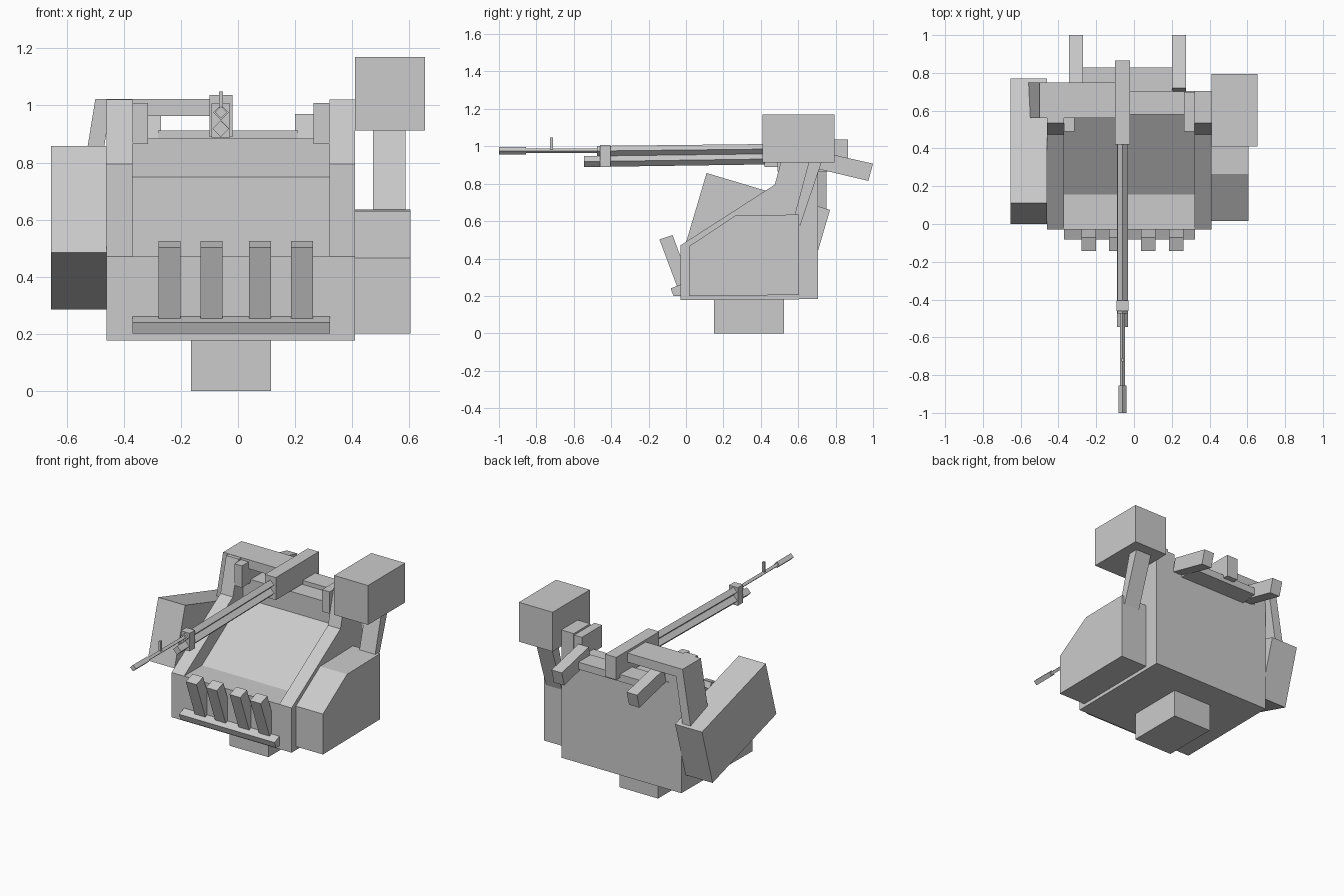
import bpy, bmesh, math
from mathutils import Vector

if "Cube" in bpy.data.objects:
    bpy.data.objects.remove(bpy.data.objects["Cube"])


def finish(name, bm):
    bmesh.ops.recalc_face_normals(bm, faces=bm.faces[:])
    me = bpy.data.meshes.new(name)
    bm.to_mesh(me)
    bm.free()
    ob = bpy.data.objects.new(name, me)
    bpy.context.collection.objects.link(ob)
    return ob


def extrude(name, pts, lo, hi, axis='x'):
    """Prism: (y, z) profile along x, or (x, z) profile along y."""
    place = (lambda p, d: (d, *p)) if axis == 'x' else (lambda p, d: (p[0], d, p[1]))
    bm = bmesh.new()
    f = bm.faces.new([bm.verts.new(place(p, lo)) for p in pts])
    ext = bmesh.ops.extrude_face_region(bm, geom=[f])['geom']
    move = Vector((hi - lo, 0, 0)) if axis == 'x' else Vector((0, hi - lo, 0))
    bmesh.ops.translate(bm, vec=move, verts=[v for v in ext if isinstance(v, bmesh.types.BMVert)])
    return finish(name, bm)


def box(name, x, y, z):
    return extrude(name, [(y[0], z[0]), (y[1], z[0]), (y[1], z[1]), (y[0], z[1])], *x)


def tube(name, y0, z0, y1, z1, r):
    """Four-sided barrel standing on its edge."""
    x = -0.06
    ob = extrude(name, [(x - r, z0), (x, z0 + r), (x + r, z0), (x, z0 - r)], y0, y1, 'y')
    for v in ob.data.vertices:
        if abs(v.co.y - y1) < 1e-4:
            v.co.z += z1 - z0
    return ob


# Pedestal and hull
box("pedestal", (-0.165, 0.115), (0.15, 0.525), (0, 0.18))
extrude("hull_centre", [(-0.03, 0.177), (-0.03, 0.47), (0.155, 0.47), (0.58, 0.75),
                        (0.58, 0.885), (0.705, 0.885), (0.705, 0.183)], -0.37, 0.32)
frame = [(-0.03, 0.177), (-0.03, 0.47), (0.475, 0.795), (0.535, 1.02), (0.705, 1.02), (0.705, 0.183)]
for side, x0, x1 in (("left", -0.46, -0.37), ("right", 0.32, 0.41)):
    extrude("side_frame_" + side, frame, x0, x1)
for side, x0, x1 in (("left", -0.37, -0.315), ("right", 0.265, 0.32)):
    box("trunnion_block_" + side, (x0, x1), (0.49, 0.70), (0.865, 1.008))

# Tilted launcher box and its hanger
extrude("launcher_box", [(0.11, 0.857), (0.77, 0.66), (0.66, 0.285), (0.0, 0.485)], -0.655, -0.46)
extrude("launcher_hanger", [(-0.10, 1.022), (-0.50, 1.022), (-0.56, 0.655), (-0.50, 0.655),
                            (-0.452, 0.963), (-0.10, 0.963)], 0.56, 0.75, 'y')

# Ammunition box, sensor arm and sensor head
extrude("ammunition_box", [(0.015, 0.2), (0.015, 0.465), (0.265, 0.63), (0.605, 0.635), (0.605, 0.205)],
        0.41, 0.605)
extrude("sensor_arm", [(0.66, 0.93), (0.575, 0.61), (0.61, 0.575), (0.73, 0.93)], 0.473, 0.587)
box("sensor_head", (0.41, 0.655), (0.41, 0.795), (0.912, 1.17))

# Rear cradle: two sloping handles and a crossbar
for side, x0 in (("left", -0.345), ("right", 0.20)):
    extrude("cradle_handle_" + side, [(0.70, 0.88), (0.72, 0.97), (1.0, 0.907), (0.975, 0.815)],
            x0, x0 + 0.075)
box("cradle_crossbar", (-0.28, 0.21), (0.70, 0.828), (0.865, 0.912))

# Gun
box("receiver", (-0.10, -0.02), (0.42, 0.865), (0.89, 1.037))
tube("upper_tube", -0.475, 0.975, 0.43, 0.985, 0.027)
tube("lower_tube", -0.545, 0.918, 0.43, 0.932, 0.029)
tube("barrel", -0.87, 0.976, -0.46, 0.976, 0.013)
tube("muzzle", -1.0, 0.976, -0.855, 0.976, 0.021)
box("barrel_clamp", (-0.092, -0.028), (-0.46, -0.405), (0.888, 1.006))
box("front_sight", (-0.067, -0.053), (-0.727, -0.71), (0.975, 1.048))

# Smoke dischargers on their rail
extrude("discharger_rail", [(-0.082, 0.24), (-0.067, 0.2), (-0.02, 0.2), (-0.02, 0.265)], -0.37, 0.322)
for i, x in enumerate((-0.24, -0.093, 0.077, 0.225)):
    extrude(f"smoke_discharger_{i + 1}", [(-0.142, 0.502), (-0.072, 0.525), (0.028, 0.26), (-0.042, 0.235)],
            x - 0.039, x + 0.038)
